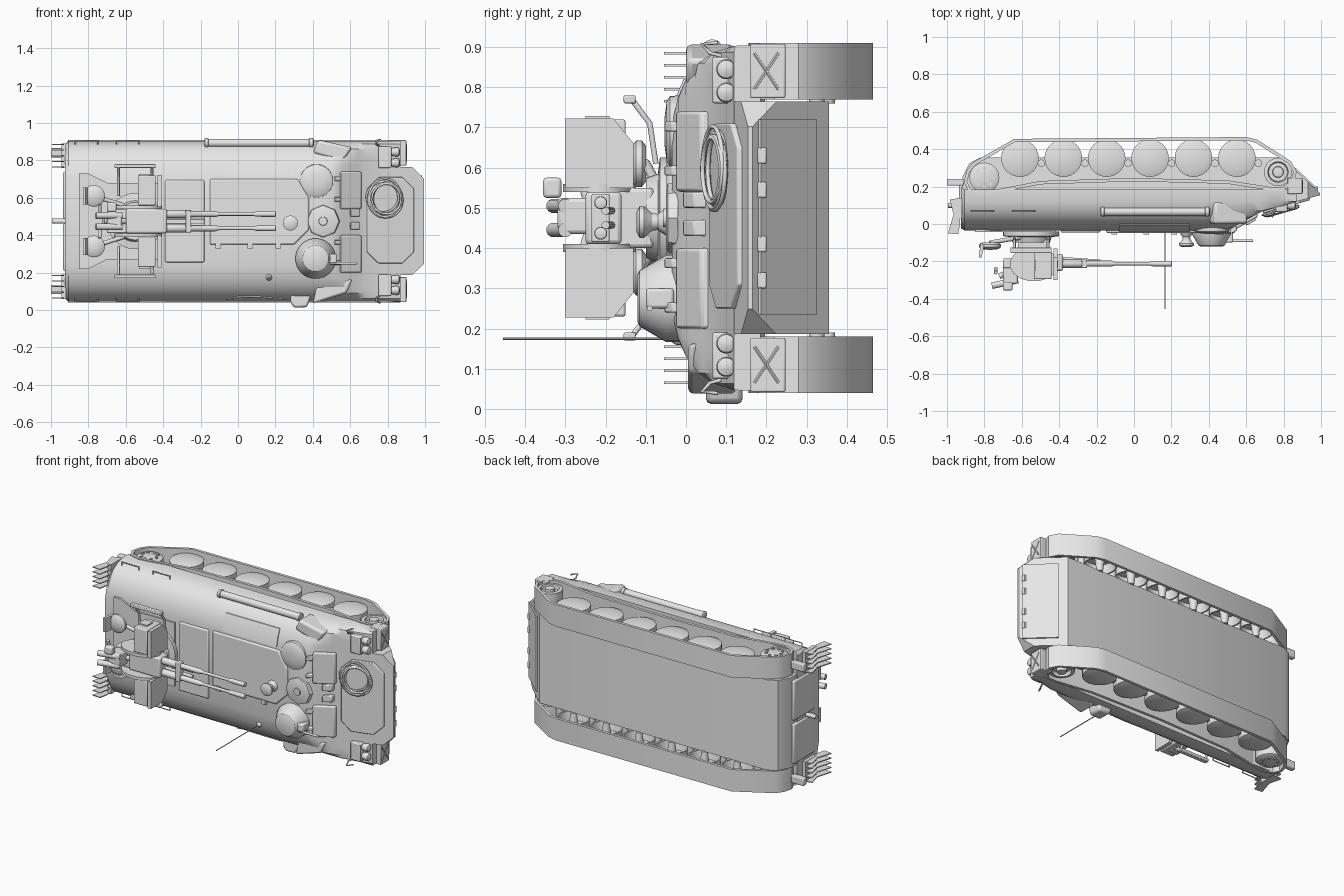
import bpy, bmesh, math, random
from mathutils import Vector

random.seed(3)
C = 0.475                      # centre plane of the vehicle, which lies on its side (roof faces -y)
MAT = bpy.data.materials.new("plain grey")
MAT.diffuse_color = (0.8, 0.8, 0.8, 1)


def finish(name, bm, bevel=0):
    bmesh.ops.recalc_face_normals(bm, faces=bm.faces)
    me = bpy.data.meshes.new(name)
    bm.to_mesh(me)
    bm.free()
    me.materials.append(MAT)
    ob = bpy.data.objects.new(name, me)
    bpy.context.collection.objects.link(ob)
    if bevel:
        m = ob.modifiers.new("edge", 'BEVEL')
        m.width, m.segments, m.limit_method = bevel, 2, 'ANGLE'
    bpy.ops.object.select_all(action='DESELECT')
    ob.select_set(True)
    bpy.context.view_layer.objects.active = ob
    bpy.ops.object.shade_smooth_by_angle(angle=math.radians(32))
    return ob


def glacis(x):                 # steep step behind, shallow slope to the nose
    return max(-0.035, min(-0.035 + (x - 0.5) * 0.56, 0.065 + (x - 0.68) * 0.285))


def prism(name, pts, axis, a, b, slope=False, bevel=0, chop=False):
    """Outline in the plane across the axis, pushed from a to b."""
    put = {'x': lambda p, t: (t, p[0], p[1]), 'y': lambda p, t: (p[0], t, p[1]),
           'z': lambda p, t: (p[0], p[1], t)}[axis]
    bm = bmesh.new()
    rings = [[bm.verts.new(put(p, t)) for p in pts] for t in (a, b)]
    n = len(pts)
    for i in range(n):
        j = (i + 1) % n
        bm.faces.new((rings[0][i], rings[0][j], rings[1][j], rings[1][i]))
    for r in rings:
        bm.faces.new(r)
    if slope:
        for v in bm.verts:
            v.co.y += glacis(v.co.x)
    if chop:                   # cut the two nose corners
        for s in (1, -1):
            r = bmesh.ops.bisect_plane(bm, geom=bm.verts[:] + bm.edges[:] + bm.faces[:], clear_outer=True,
                                       plane_co=(0.93, 0, C + s * 0.29), plane_no=(0.7, 0, s * 0.72))
            bmesh.ops.edgeloop_fill(bm, edges=[e for e in r['geom_cut'] if isinstance(e, bmesh.types.BMEdge)])
    return finish(name, bm, bevel)


def box(name, x, y, z, bevel=0, slope=False):
    return prism(name, [(x[0], z[0]), (x[1], z[0]), (x[1], z[1]), (x[0], z[1])], 'y', y[0], y[1], slope, bevel)


def chamfered(x, z, c):
    (a, b), (d, e) = x, z
    return [(a + c, d), (b - c, d), (b, d + c), (b, e - c), (b - c, e), (a + c, e), (a, e - c), (a, d + c)]


def lathe(name, loc, axis, prof, n=32):
    """Profile of (radius, distance along axis), capped at both ends."""
    w = Vector(axis).normalized()
    u = w.orthogonal().normalized()
    v = w.cross(u)
    bm = bmesh.new()
    rings = []
    for r, t in prof:
        rings.append([bm.verts.new(Vector(loc) + w * t + r * (u * math.cos(k * math.tau / n) + v * math.sin(k * math.tau / n)))
                      for k in range(n)])
    for p, q in zip(rings, rings[1:]):
        for k in range(n):
            bm.faces.new((p[k], p[(k + 1) % n], q[(k + 1) % n], q[k]))
    bm.faces.new(rings[0])
    bm.faces.new(rings[-1])
    return finish(name, bm)


def rod(name, a, b, r, n=12):
    d = Vector(b) - Vector(a)
    return lathe(name, a, d, [(r, 0), (r, d.length)], n)


def pipe(name, pts, r, cyclic=False):
    cu = bpy.data.curves.new(name, 'CURVE')
    cu.dimensions, cu.bevel_depth, cu.bevel_resolution = '3D', r, 1
    sp = cu.splines.new('POLY')
    sp.points.add(len(pts) - 1)
    for p, co in zip(sp.points, pts):
        p.co = (*co, 1)
    sp.use_cyclic_u = cyclic
    cu.materials.append(MAT)
    bpy.context.collection.objects.link(bpy.data.objects.new(name, cu))


# --- hull: lower tub with pointed nose, and curved upper body
prism("lower_hull", [(-0.92, 0.05), (0.55, 0.03), (0.68, 0.069), (0.995, 0.154), (0.995, 0.165), (0.79, 0.356),
                     (-0.82, 0.356), (-0.88, 0.325), (-0.918, 0.25)], 'z', C - 0.288, C + 0.29, chop=True)
half = [(0.185, 0.43), (0.12, 0.428), (0.07, 0.412), (0.03, 0.385), (0, 0.345), (-0.02, 0.3), (-0.035, 0.235)]
section = half + [(y, -w) for y, w in reversed(half)]
bm = bmesh.new()
rings = []
for x, k in [(-0.925, 0.96), (-0.905, 1), (0.4, 1), (0.5, 1), (0.53, 1), (0.56, 1), (0.6, 1), (0.64, 1), (0.68, 1), (0.78, 1), (0.87, 1)]:
    rings.append([bm.verts.new((x, max(y if k == 1 else y + 0.012, glacis(x)), C + w * k)) for y, w in section])
for p, q in zip(rings, rings[1:]):
    for i in range(len(p)):
        j = (i + 1) % len(p)
        bm.faces.new((p[i], p[j], q[j], q[i]))
bm.faces.new(rings[0])
bm.faces.new(rings[-1])
finish("upper_hull", bm)

# --- running gear, both sides
loop = [Vector(p) for p in [(-0.64, 0.455), (0.6, 0.465), (0.66, 0.45), (0.84, 0.335), (0.87, 0.28), (0.855, 0.22), (0.8, 0.18),
        (0.74, 0.178), (0.5, 0.215), (0, 0.228), (-0.5, 0.212), (-0.74, 0.165), (-0.82, 0.155), (-0.885, 0.175),
        (-0.91, 0.225), (-0.895, 0.285), (-0.86, 0.33)]]
n = len(loop)
inner = []
for i in range(n):
    t = (loop[(i + 1) % n] - loop[i - 1]).normalized()
    inner.append(loop[i] + Vector((t.y, -t.x)) * 0.018)
for s in (1, -1):
    z0, z1 = C + s * 0.295, C + s * 0.435
    bm = bmesh.new()
    r = [[bm.verts.new((p.x, p.y, z)) for p in L] for L, z in ((loop, z0), (loop, z1), (inner, z1), (inner, z0))]
    for k in range(4):
        for i in range(n):
            j = (i + 1) % n
            bm.faces.new((r[k][i], r[k][j], r[(k + 1) % 4][j], r[(k + 1) % 4][i]))
    finish("track", bm)
    for i in range(6):
        x = -0.61 + i * 0.232
        lathe("road_wheel", (x, 0.352, C + s * 0.31), (0, 0, s), [(0.018, -0.025), (0.03, 0.065), (0.08, 0.065), (0.092, 0.01),
              (0.1, 0.01), (0.1, 0.094), (0.095, 0.096), (0.07, 0.102), (0.035, 0.107), (0.008, 0.108)], 40)
        rod("wheel_arm", (x + 0.115, 0.325, C + s * 0.28), (x + 0.115, 0.325, C + s * 0.38), 0.02)
    lathe("drive_wheel", (-0.80, 0.248, C + s * 0.3), (0, 0, s), [(0.08, 0), (0.08, 0.11), (0.065, 0.118), (0.01, 0.12)])
    for k in range(8):
        a = k * math.tau / 8
        px, py = -0.80 + 0.048 * math.cos(a), 0.248 + 0.048 * math.sin(a)
        rod("wheel_bolt", (px, py, C + s * 0.41), (px, py, C + s * 0.425), 0.009, 8)
    lathe("idler_wheel", (0.77, 0.278, C + s * 0.3), (0, 0, s),
          [(0.075, 0), (0.075, 0.12), (0.055, 0.122), (0.05, 0.1), (0.03, 0.1), (0.028, 0.125), (0.01, 0.128)])
    # front mudguard, lamps and their cage
    box("mudguard", (0.82, 0.9), (0.16, 0.247), sorted((C + s * 0.298, C + s * 0.433)), 0.004)
    for a, b in ((0.17, 0.23), (0.23, 0.17)):
        rod("mudguard_rib", (0.9, a, C + s * 0.32), (0.9, b, C + s * 0.41), 0.004, 6)
    box("lamp_box", (0.75, 0.82), (0.065, 0.14), sorted((C + s * 0.285, C + s * 0.40)), 0.006)
    for z in (C + s * 0.312, C + s * 0.37):
        lathe("head_lamp", (0.82, 0.1, z), (1, 0, 0), [(0.02, 0), (0.025, 0.03), (0.022, 0.04), (0.008, 0.046)], 20)
    pipe("lamp_guard", [(0.76, 0.1, C + s * 0.4), (0.74, 0.06, C + s * 0.41), (0.74, 0.04, C + s * 0.432), (0.76, 0.08, C + s * 0.436)], 0.005)
    # rear slatted rack and tail lamp
    for k in range(5):
        z = C + s * (0.29 + k * 0.03)
        prism("rack_slat", [(-0.93, 0.14), (-0.985, 0.13), (-0.965, 0.05), (-0.995, -0.05), (-0.94, -0.055), (-0.93, 0)],
              'z', z - 0.003, z + 0.003)
    box("rack_back", (-0.945, -0.92), (0.03, 0.14), sorted((C + s * 0.285, C + s * 0.415)))
    box("tail_lamp", (-1, -0.91), (0.205, 0.24), sorted((C + s * 0.34, C + s * 0.39)), 0.006)
    # rear doors, side grab rails
    box("rear_door", (-0.935, -0.9), (0.03, 0.24), sorted((C + s * 0.012, C + s * 0.265)), 0.008)
    for x in (-0.87, -0.65):
        pipe("grab_rail", [(x, 0.07, C + s * 0.405), (x, 0.07, C + s * 0.43), (x + 0.12, 0.07, C + s * 0.43), (x + 0.12, 0.07, C + s * 0.405)], 0.004)
rod("tow_hook", (-0.995, 0.1, C), (-0.9, 0.1, C), 0.014)

# --- lower nose panel with brackets
def nose_x(y):
    return 0.995 - (y - 0.165) * 0.205 / 0.191
prism("nose_panel", [(nose_x(0.18), 0.18), (nose_x(0.18) + 0.006, 0.186), (nose_x(0.32) + 0.006, 0.326), (nose_x(0.32), 0.32)],
      'z', 0.235, 0.72)
for z in (0.32, 0.41, 0.545, 0.63):
    box("nose_bracket", (0.95, 0.985), (0.178, 0.2), (z - 0.02, z + 0.02), 0.004)

# --- glacis: wave board, cable coil, crew hatches
prism("wave_board", chamfered((0.69, 0.94), (0.25, 0.71), 0.06), 'y', -0.012, 0.02, True, 0.004)
for k in range(7):
    rx, rz = random.uniform(0.07, 0.095), random.uniform(0.08, 0.105)
    cx, cz = 0.785 + random.uniform(-0.012, 0.012), 0.595 + random.uniform(-0.012, 0.012)
    pipe("cable_coil", [(cx + rx * math.cos(a), glacis(cx + rx * math.cos(a)) - 0.016 - 0.003 * k, cz + rz * math.sin(a))
                        for a in [i * math.tau / 28 for i in range(28)]], 0.006, True)
for z in ((0.54, 0.74), (0.2, 0.4)):
    box("crew_hatch", (0.545, 0.66), (-0.018, 0.02), z, 0.008, True)
    for dz in (0.04, 0.15):
        box("hatch_hinge", (0.515, 0.55), (-0.028, 0), (z[0] + dz, z[0] + dz + 0.025), 0.004, True)
for z in (0.43, 0.5):
    box("vision_block", (0.6, 0.65), (-0.03, 0.01), (z, z + 0.04), 0.005, True)

# --- roof plates, hatches and domes
box("roof_hatch", (-0.39, -0.18), (-0.046, -0.02), (0.255, 0.695), 0.008)
prism("engine_cover", [(-0.15, 0.35), (0.3, 0.35), (0.38, 0.43), (0.38, 0.6), (0.32, 0.7), (-0.15, 0.7)], 'y', -0.048, -0.02, bevel=0.008)
for x in (-0.12, 0.05, 0.2):
    box("cover_hinge", (x, x + 0.03), (-0.055, -0.03), (0.33, 0.36))
prism("side_plate", [(-0.039, 0.715), (-0.026, 0.775), (-0.006, 0.82), (0.02, 0.82), (0.02, 0.715)], 'x', -0.08, 0.3)
lathe("round_hatch", (0.42, -0.01, 0.69), (0, -1, 0), [(0.09, 0), (0.088, 0.03), (0.075, 0.038), (0.03, 0.044)])
lathe("octagon_hatch", (0.455, -0.02, 0.475), (0, -1, 0), [(0.09, 0), (0.085, 0.025), (0.07, 0.03)], 8)
lathe("hatch_button", (0.455, -0.045, 0.475), (0, -1, 0), [(0.025, 0), (0.022, 0.012)], 16)
lathe("roof_vent", (0.28, -0.03, 0.465), (0, -1, 0), [(0.04, 0), (0.034, 0.02), (0.02, 0.04), (0.022, 0.055), (0.04, 0.075), (0.04, 0.085), (0.025, 0.093)])
lathe("commander_cupola", (0.415, -0.01, 0.275), (0, -1, 0), [(0.108, -0.03), (0.108, 0.04), (0.07, 0.105), (0.06, 0.11)])
rod("cupola_sight", (0.45, -0.09, 0.25), (0.635, -0.09, 0.25), 0.007)
box("cupola_block", (0.48, 0.53), (-0.1, -0.03), (0.25, 0.3), 0.008)

# --- stowage along the sides
lathe("side_tube", (-0.18, 0.065, 0.893), (1, 0, 0), [(0.02, 0), (0.026, 0.004), (0.026, 0.02), (0.022, 0.022), (0.022, 0.56),
      (0.026, 0.562), (0.026, 0.58), (0.02, 0.585)], 20)
prism("upper_pack", [(0.4, 0.84), (0.56, 0.79), (0.61, 0.87), (0.43, 0.91)], 'y', 0.0, 0.12, bevel=0.015)
prism("lower_pack", [(0.40, 0.035), (0.58, 0.09), (0.61, 0.165), (0.42, 0.125)], 'y', 0.005, 0.125, bevel=0.012)
prism("side_bag", [(0.28, 0.04), (0.3, 0.012), (0.37, 0.015), (0.39, 0.08), (0.28, 0.09)], 'y', 0.05, 0.14, bevel=0.012)
pipe("tow_cable", [(-0.06, 0.08, 0.06), (0, 0.06, 0.075), (0.12, 0.06, 0.072), (0.26, 0.08, 0.06)], 0.007)
rod("antenna", (0.165, 0.02, 0.175), (0.165, -0.455, 0.175), 0.003, 6)
lathe("antenna_base", (0.165, 0.02, 0.175), (0, -1, 0), [(0.02, 0), (0.016, 0.045), (0.006, 0.06)], 12)

# --- twin gun mount
prism("mount_plate", [(-0.85, 0.22), (-0.8, 0.22), (-0.7, 0.27), (-0.42, 0.27), (-0.42, 0.68), (-0.7, 0.68), (-0.8, 0.73), (-0.85, 0.73)],
      'y', -0.044, -0.02)
lathe("mount_ring", (-0.55, -0.04, C), (0, -1, 0), [(0.15, 0), (0.15, 0.025), (0.11, 0.03), (0.1, 0.06)])
box("pedestal", (-0.62, -0.46), (-0.17, -0.08), (C - 0.075, C + 0.075), 0.01)
box("gun_cradle", (-0.6, -0.38), (-0.25, -0.16), (C - 0.065, C + 0.065), 0.01)
for s in (1, -1):
    prism("gun_shield", [(-0.3, C + s * w) if k == 0 else (k, C + s * w) for k, w in
          ((0, 0.075), (0, 0.247), (-0.18, 0.247), (-0.13, 0.185), (-0.13, 0.075))], 'x', -0.43, -0.408)
    side = [(-0.535 + 0.13 * math.cos(a), -0.215 + 0.092 * math.sin(a)) for a in [(k + 0.5) * math.tau / 16 for k in range(16)]]
    prism("side_disc", side, 'z', C + s * 0.065, C + s * 0.085)
    box("ammo_box", (-0.535, -0.44), (-0.295, -0.15), sorted((C + s * 0.085, C + s * 0.245)), 0.006)
    box("box_lid", (-0.53, -0.47), (-0.25, -0.19), sorted((C + s * 0.245, C + s * 0.253)))
    # outer frame
    zf = C + s * 0.295
    box("frame_plate", (-0.66, -0.44), (-0.155, -0.125), sorted((zf - 0.01, zf + 0.01)), 0.004)
    for x in (-0.64, -0.46):
        pipe("frame_arm", [(x, -0.135, zf), (x, -0.12, zf - s * 0.02), (x, -0.09, zf - s * 0.06), (x, -0.075, zf - s * 0.16)], 0.008)
    # seats and controls
    lathe("seat", (-0.77, -0.1, C + s * 0.135), (0, -1, 0), [(0.045, 0), (0.058, 0.01), (0.058, 0.024), (0.045, 0.034), (0.01, 0.038)])
    rod("seat_post", (-0.77, -0.1, C + s * 0.135), (-0.6, -0.07, C + s * 0.08), 0.012)
    prism("seat_back", [(-0.8, -0.11), (-0.815, -0.18), (-0.83, -0.18), (-0.82, -0.1)], 'z', C + s * 0.09, C + s * 0.18)
    # guns
    zg = C + s * 0.038
    box("receiver", (-0.7, -0.38), (-0.235, -0.185), (zg - 0.025, zg + 0.025), 0.006)
    lathe("barrel", (-0.4, -0.212, zg), (1, 0, 0), [(0.022, 0), (0.022, 0.12), (0.016, 0.13), (0.016, 0.28), (0.009, 0.3), (0.009, 0.48),
          (0.014, 0.5), (0.015, 0.6), (0.01, 0.602)], 16)
    rod("recoil_tube", (-0.4, -0.185, zg - s * 0.02), (-0.18, -0.2, zg - s * 0.02), 0.01)
    rod("sight_tube", (-0.76, -0.33, C + s * 0.03), (-0.62, -0.3, C + s * 0.03), 0.018)
    rod("hand_grip", (-0.74, -0.24, C + s * 0.02), (-0.74, -0.26, C + s * 0.09), 0.01)
box("sight_body", (-0.7, -0.62), (-0.32, -0.22), (C - 0.04, C + 0.05), 0.01)
box("sight_head", (-0.7, -0.65), (-0.355, -0.31), (C + 0.05, C + 0.1), 0.008)
rod("sight_link", (-0.72, -0.28, C), (-0.55, -0.2, C), 0.016)
box("barrel_clamp", (-0.28, -0.25), (-0.235, -0.19), (C - 0.06, C + 0.06), 0.004)
